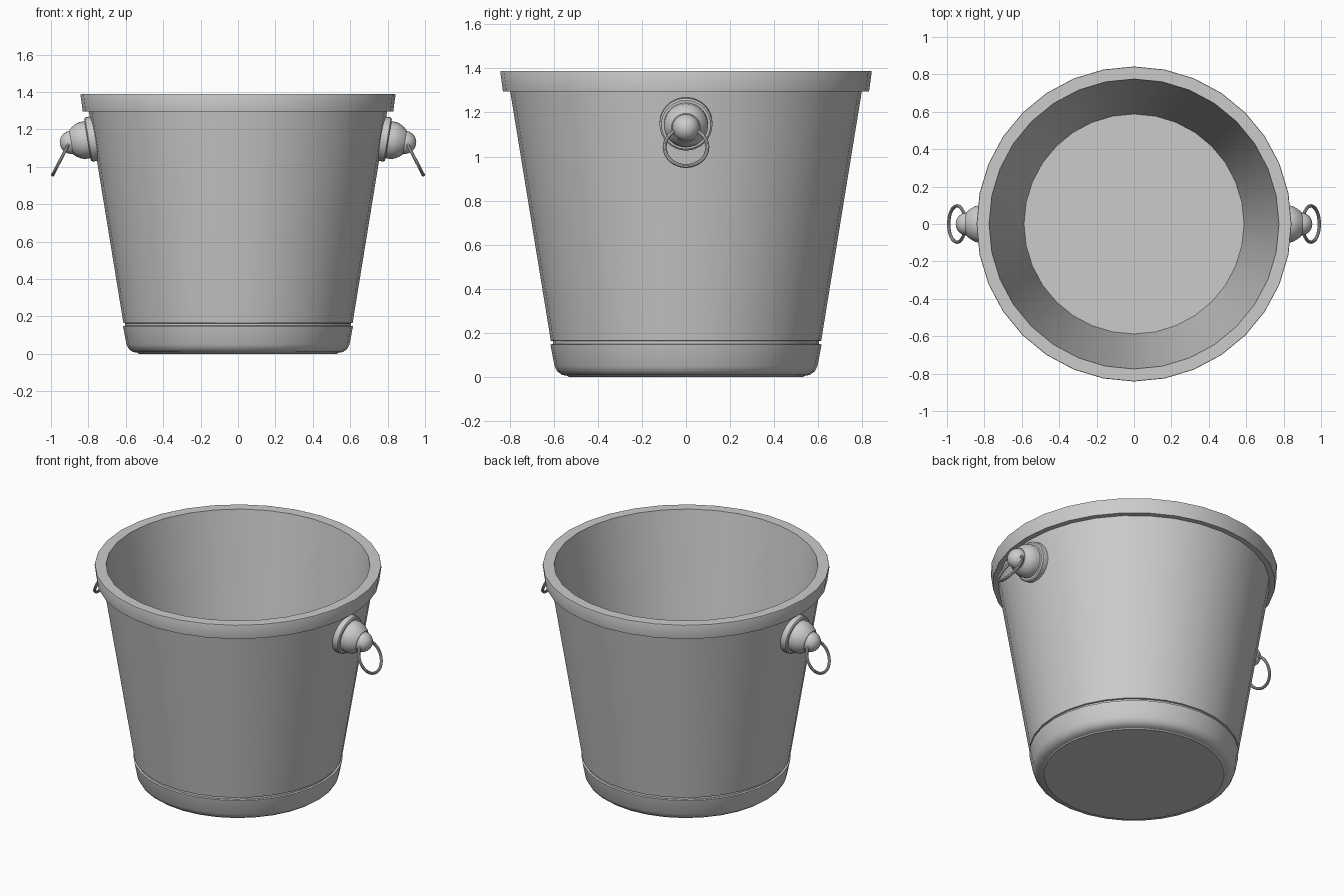
import bpy, bmesh, math
from mathutils import Matrix, Vector

if "Cube" in bpy.data.objects:
    bpy.data.objects.remove(bpy.data.objects["Cube"])


def finish(name, bm, mirrored=False):
    bmesh.ops.remove_doubles(bm, verts=bm.verts, dist=1e-5)
    bmesh.ops.recalc_face_normals(bm, faces=bm.faces)
    me = bpy.data.meshes.new(name)
    bm.to_mesh(me)
    bm.free()
    ob = bpy.data.objects.new(name, me)
    bpy.context.collection.objects.link(ob)
    bpy.ops.object.select_all(action='DESELECT')
    ob.select_set(True)
    bpy.context.view_layer.objects.active = ob
    bpy.ops.object.shade_smooth_by_angle(angle=math.radians(32))
    if mirrored:
        ob.modifiers.new("mirror", 'MIRROR').use_axis = (True, False, False)
    return ob


def lathe(name, profile, steps, matrix=Matrix(), closed=False, mirrored=False):
    """Revolve (radius, height) points around z, then place with matrix."""
    bm = bmesh.new()
    vs = [bm.verts.new((r, 0, z)) for r, z in profile]
    pairs = list(zip(vs, vs[1:])) + ([(vs[-1], vs[0])] if closed else [])
    edges = [bm.edges.new(p) for p in pairs]
    bmesh.ops.spin(bm, geom=vs + edges, cent=(0, 0, 0), axis=(0, 0, 1),
                   angle=math.tau, steps=steps, use_merge=True)
    bm.transform(matrix)
    return finish(name, bm, mirrored)


# Bucket: rounded base, groove, tapered wall, thick rim, inside and floor
lathe("bucket", [
    (0, 0.005), (0.535, 0.005), (0.562, 0.01), (0.583, 0.025), (0.596, 0.05),
    (0.615, 0.148), (0.603, 0.15), (0.603, 0.163), (0.613, 0.165),
    (0.797, 1.295), (0.83, 1.295), (0.842, 1.383), (0.84, 1.388),
    (0.775, 1.388), (0.588, 0.16), (0, 0.16)], 32)
lathe("foot_plate", [(0, 0), (0.53, 0), (0.537, 0.005), (0, 0.005)], 32)

# Handle mount: stepped boss set square to the sloping wall
axis = Vector((0.987, 0, -0.161))
base = Vector((0.771, 0, 1.15))
place = Matrix.Translation(base) @ axis.to_track_quat('Z', 'Y').to_matrix().to_4x4()
lathe("handle_boss", [
    (0, -0.01), (0.12, -0.01), (0.12, 0.028), (0.112, 0.034), (0.1, 0.034),
    (0.1, 0.062), (0.094, 0.082), (0.081, 0.105), (0.066, 0.122), (0, 0.122)],
    32, place, mirrored=True)

# Ball knob on the end of the mount
bm = bmesh.new()
bmesh.ops.create_uvsphere(bm, u_segments=24, v_segments=12, radius=0.062)
bm.transform(place @ Matrix.Translation((0, 0, 0.122)))
finish("handle_knob", bm, True)

# Pull ring hanging outward from the knob
tube = [(0.097 + 0.009 * math.cos(a * math.tau / 10),
         0.009 * math.sin(a * math.tau / 10)) for a in range(10)]
hang = Vector((0.46, 0, -0.888))
normal = Vector((0.888, 0, 0.46))
tilt = normal.to_track_quat('Z', 'Y').to_matrix().to_4x4()
lathe("pull_ring", tube, 32,
      Matrix.Translation(Vector((0.946, 0, 1.043))) @ tilt, closed=True, mirrored=True)
